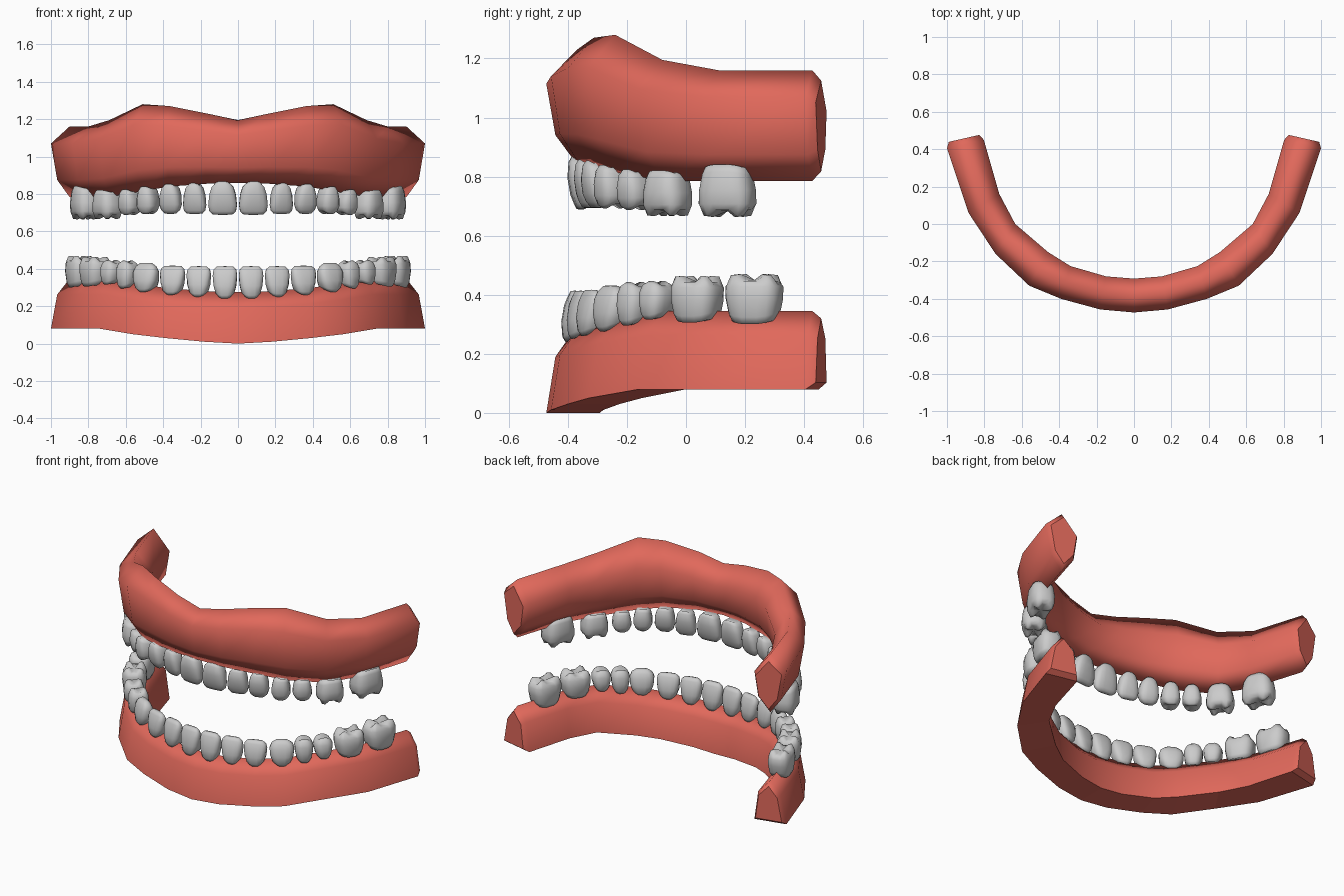
import bpy, bmesh
from math import cos, sin, pi
from mathutils import Vector

if "Cube" in bpy.data.objects:
    bpy.data.objects.remove(bpy.data.objects["Cube"])

# Half arch stations: outer and inner edge in plan, from front centre to back end
OUTER = [(0, -.473), (.18, -.457), (.39, -.40), (.56, -.33), (.74, -.16), (.885, .06), (1.0, .405)]
INNER = [(0, -.292), (.15, -.28), (.34, -.225), (.46, -.15), (.635, 0), (.72, .16), (.803, .45)]
MID = [(Vector(o) + Vector(i)) / 2 for o, i in zip(OUTER, INNER)]

pink = bpy.data.materials.new("gum_pink")
pink.diffuse_color = (.75, .14, .105, 1)
pink.use_nodes = True
pink.node_tree.nodes["Principled BSDF"].inputs["Base Color"].default_value = pink.diffuse_color


def finish(name, bm, mat=None):
    bmesh.ops.recalc_face_normals(bm, faces=bm.faces)
    me = bpy.data.meshes.new(name)
    bm.to_mesh(me)
    bm.free()
    ob = bpy.data.objects.new(name, me)
    bpy.context.collection.objects.link(ob)
    if mat:
        me.materials.append(mat)
    return ob


def bridge(bm, a, b):
    n = len(a)
    return [bm.faces.new((a[i], a[(i + 1) % n], b[(i + 1) % n], b[i])) for i in range(n)]


# Gums: (across, height) section swept along the whole arch
def gum(name, section, low, high, flat_base):
    half = []
    for o, i, lo, hi in zip(OUTER, INNER, low, high):
        o, i = Vector(o), Vector(i)
        half.append([Vector((*i.lerp(o, u), lo + (hi - lo) * v)) for u, v in section])
    # bevelled end cap
    last = half[-1]
    c = sum(last, Vector()) / len(last)
    half.append([c + (p - c) * .82 + Vector((.008, .03, 0)) for p in last])
    left = [[Vector((-p.x, p.y, p.z)) for p in r] for r in reversed(half[1:])]
    bm = bmesh.new()
    rings = [[bm.verts.new(p) for p in r] for r in left + half]
    for a, b in zip(rings, rings[1:]):
        for k, f in enumerate(bridge(bm, a, b)):
            f.smooth = not (flat_base and k == len(section) - 1)
    bm.faces.new(rings[0])
    bm.faces.new(rings[-1])
    finish(name, bm, pink)


gum("upper_gum", [(.5, 0), (.83, .24), (1, .76), (.5, 1), (0, .66), (.12, .24)],
    [.86, .855, .84, .815, .785, .785, .785], [1.195, 1.23, 1.27, 1.28, 1.195, 1.16, 1.16], False)
gum("lower_gum", [(1, 0), (.83, .69), (.5, 1), (.12, .69), (0, 0)],
    [0, .01, .03, .05, .08, .08, .08], [.275, .28, .295, .315, .345, .345, .345], True)


def along(s):
    """Point at arc length s on the arch centre line."""
    if s < 0:
        p = along(-s)
        return Vector((-p.x, p.y))
    for a, b in zip(MID, MID[1:]):
        d = (b - a).length
        if s <= d:
            return a.lerp(b, s / d)
        s -= d
    return MID[-1]


# Tooth profiles: (height fraction, width, depth) from neck to biting edge
PROFILE = {
    "incisor": [(0, .55, .7), (.1, .76, .92), (.4, .92, 1), (.72, 1, .78), (.9, .93, .5), (1, .68, .3)],
    "canine": [(0, .55, .7), (.1, .78, .92), (.4, .95, 1), (.7, 1, .85), (.88, .85, .6), (1, .5, .3)],
    "premolar": [(0, .66, .72), (.12, .82, .92), (.45, .96, 1), (.72, 1, .95), (.9, .84, .76), (.97, .6, .5)],
    "molar": [(0, .78, .75), (.14, .88, .9), (.5, .98, 1), (.76, 1, .96), (.93, .84, .78), (.95, .58, .52)],
}
CUSP = {"incisor": 0, "canine": 0, "premolar": .008, "molar": .014}
N = 16


def tooth(name, kind, s, w, d, neck, tip, out):
    c = along(s)
    t = (along(s + .07) - along(s - .07)).normalized()
    nrm = Vector((t.y, -t.x))
    c = c + nrm * out
    up = 1 if tip > neck else -1
    bm = bmesh.new()
    rings = []
    prof = PROFILE[kind]
    for k, (h, sw, sd) in enumerate(prof):
        ring = []
        for j in range(N):
            a = 2 * pi * (j + .5) / N
            ca, sa = cos(a), sin(a)
            x = abs(ca) ** .7 * (1 if ca > 0 else -1) * w / 2 * sw
            y = abs(sa) ** .7 * (1 if sa > 0 else -1) * d / 2 * sd
            z = neck + (tip - neck) * h
            if k >= len(prof) - 2:      # raised cusps round the chewing face
                wave = -cos(4 * a) if kind == "molar" else -cos(2 * a)
                z += up * CUSP[kind] * wave
            if k <= 1:                  # scalloped neck
                z += up * .014 * ca * ca
            p = c + t * x + nrm * y
            ring.append(bm.verts.new((p.x, p.y, z)))
        rings.append(ring)
    for a, b in zip(rings, rings[1:]):
        bridge(bm, a, b)
    bm.faces.new(rings[0])
    dip = .018 if kind in ("premolar", "molar") else -.002
    top = bm.verts.new((c.x, c.y, tip - up * dip))
    for j in range(N):
        bm.faces.new((rings[-1][j], rings[-1][(j + 1) % N], top))
    for f in bm.faces:
        f.smooth = True
    ob = finish(name, bm)
    ob.modifiers.new("mirror", "MIRROR").use_mirror_merge = False


# kind, arc position, width, depth, neck z, tip z, outward shift
UPPER = [("incisor", .084, .155, .09, .868, .69, -.02),
         ("incisor", .240, .125, .09, .858, .695, -.018),
         ("canine", .373, .12, .10, .855, .695, -.012),
         ("premolar", .506, .112, .12, .84, .695, -.005),
         ("premolar", .632, .112, .12, .825, .69, -.005),
         ("molar", .795, .16, .14, .822, .668, 0),
         ("molar", 1.03, .195, .145, .842, .665, .004)]
LOWER = [("incisor", .07, .132, .09, .24, .412, 0),
         ("incisor", .212, .132, .09, .25, .412, 0),
         ("incisor", .356, .138, .09, .26, .415, .004),
         ("canine", .512, .145, .10, .275, .43, .004),
         ("premolar", .640, .11, .12, .295, .44, .003),
         ("premolar", .752, .11, .12, .315, .443, .004),
         ("molar", .915, .175, .145, .305, .462, .004),
         ("molar", 1.125, .195, .145, .30, .468, .004)]
for jaw, row in (("upper", UPPER), ("lower", LOWER)):
    for i, (kind, *spec) in enumerate(row, 1):
        tooth(f"{jaw}_{kind}_pair_{i}", kind, *spec)
